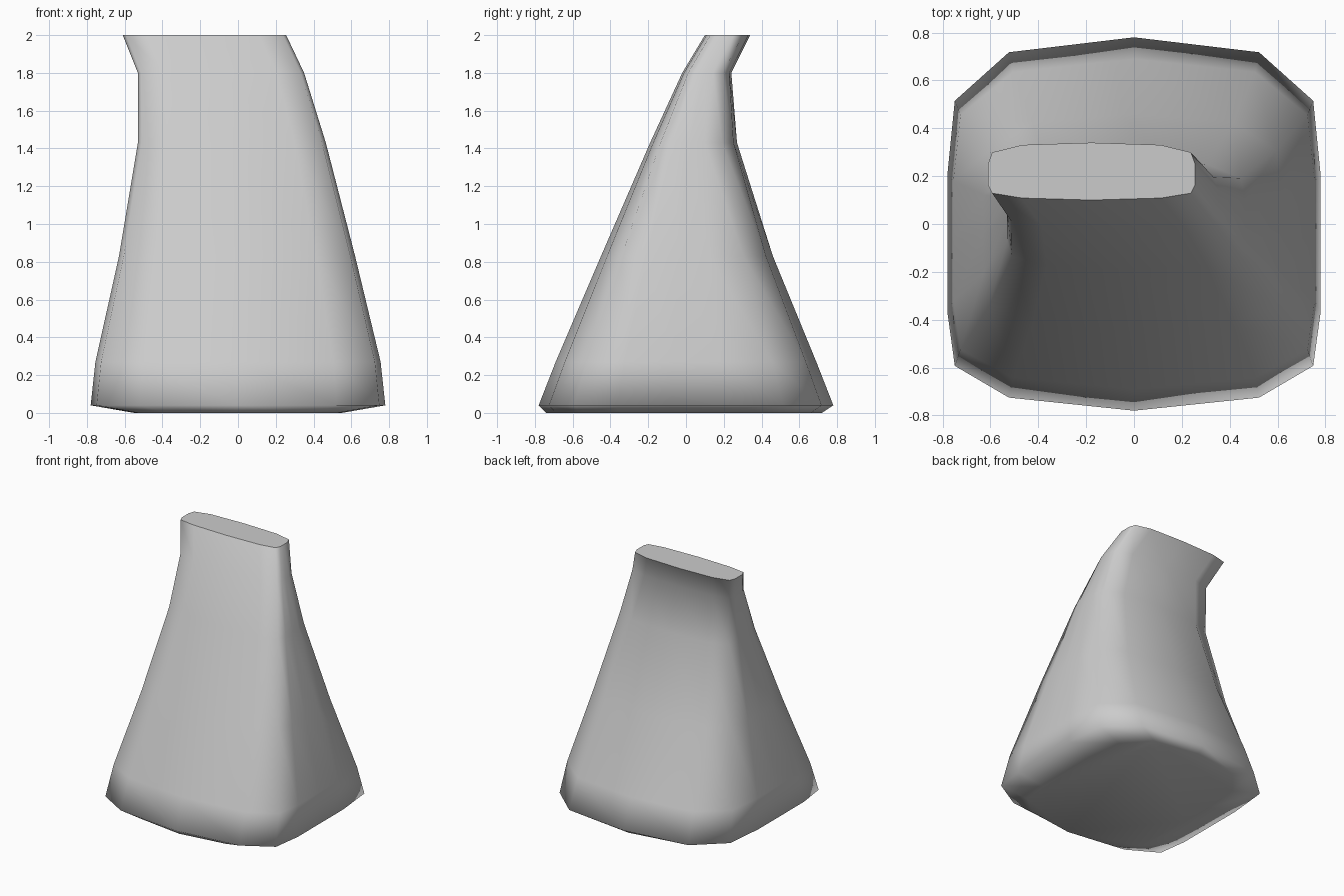
import bpy, bmesh

if "Cube" in bpy.data.objects:
    bpy.data.objects.remove(bpy.data.objects["Cube"])

# Rounded-rectangle outline in unit extents, right half from back to front
half = [(0, 1), (.67, .92), (.96, .66), (1, .26), (1, -.1), (1, -.47), (.96, -.76), (.67, -.93), (0, -1)]
outline = half + [(-x, y) for x, y in reversed(half[1:-1])]

# Stacked sections: z, x min, x max, y min, y max
sections = [
    (0.00, -0.55, 0.55, -0.74, 0.72),
    (0.04, -0.78, 0.78, -0.78, 0.78),
    (0.27, -0.755, 0.755, -0.69, 0.69),
    (0.83, -0.63, 0.62, -0.45, 0.46),
    (1.43, -0.53, 0.465, -0.19, 0.27),
    (1.80, -0.53, 0.35, -0.02, 0.24),
    (2.00, -0.61, 0.255, 0.10, 0.34),
]

bm = bmesh.new()
rings = []
for z, x0, x1, y0, y1 in sections:
    rings.append([bm.verts.new(((x0 + x1) / 2 + u * (x1 - x0) / 2,
                                (y0 + y1) / 2 + v * (y1 - y0) / 2, z)) for u, v in outline])

# Skin between neighbouring sections
n = len(outline)
for a, b in zip(rings, rings[1:]):
    for i in range(n):
        j = (i + 1) % n
        bm.faces.new((a[i], a[j], b[j], b[i]))

# Flat base and flat cut top
bm.faces.new(rings[0])
top = bm.faces.new(rings[-1])
bmesh.ops.recalc_face_normals(bm, faces=bm.faces)
for f in bm.faces:
    f.smooth = True
for e in top.edges:
    e.smooth = False
top.smooth = False

mesh = bpy.data.meshes.new("tapered_body")
bm.to_mesh(mesh)
bm.free()
body = bpy.data.objects.new("tapered_body", mesh)
bpy.context.collection.objects.link(body)
